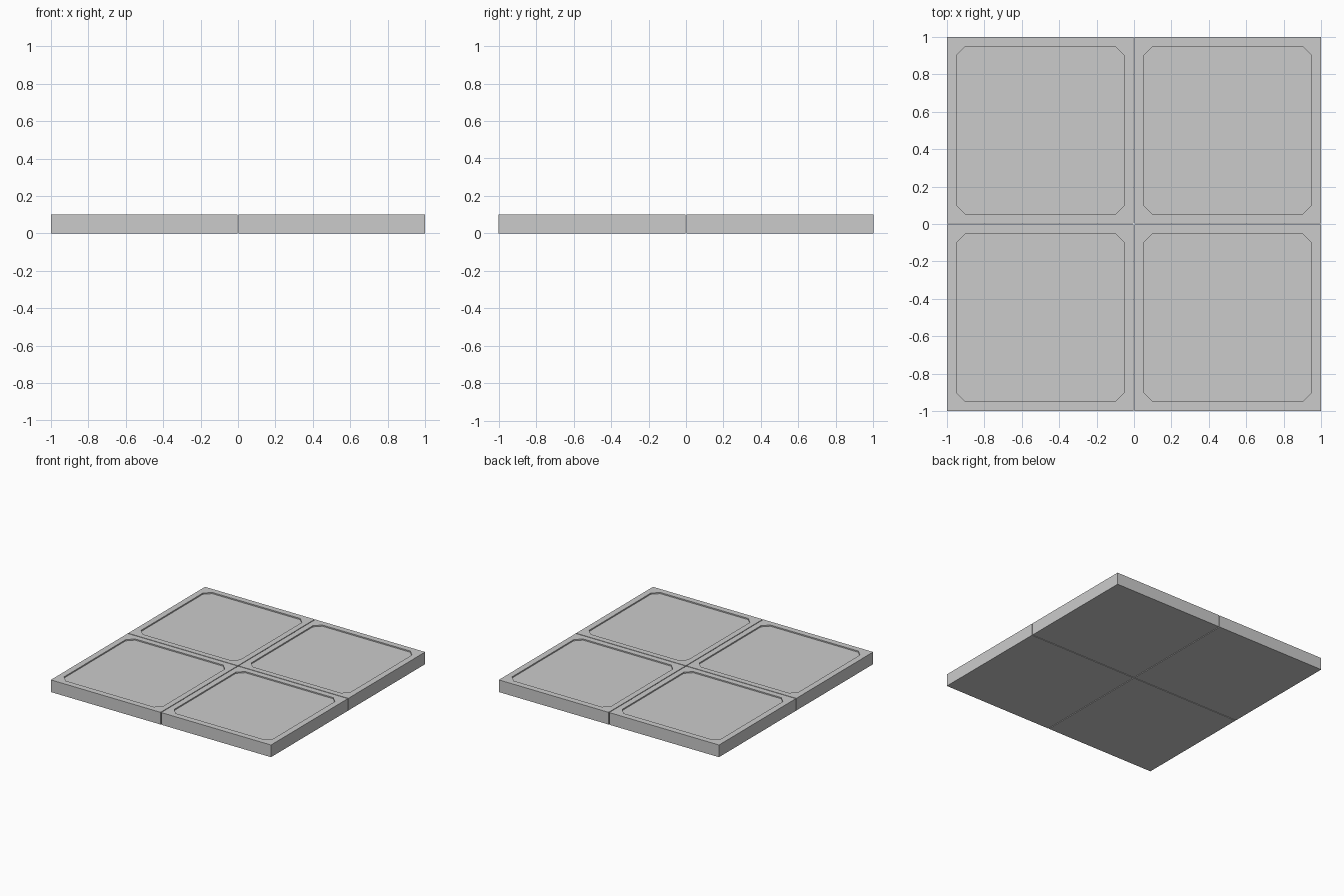
import bpy, bmesh

if "Cube" in bpy.data.objects:
    bpy.data.objects.remove(bpy.data.objects["Cube"])

GAP = 0.003      # half of the seam between tiles
TOP = 0.1
FLOOR = 0.09     # level of the sunken panel
HALF = 0.45      # half width of the panel
CUT = 0.05       # corner chamfer of the panel


def floor_tile(name, sx, sy):
    bm = bmesh.new()
    # outer block corners, relative to the tile centre, trimmed on the seam sides
    cx, cy = 0.5 * sx, 0.5 * sy
    x0, x1 = sorted((GAP * sx, sx))
    y0, y1 = sorted((GAP * sy, sy))
    square = [(x0, y0), (x1, y0), (x1, y1), (x0, y1)]
    h, c = HALF, HALF - CUT
    octagon = [(-h, -c), (-c, -h), (c, -h), (h, -c),
               (h, c), (c, h), (-c, h), (-h, c)]

    def ring(points, z, ox=0, oy=0):
        return [bm.verts.new((x + ox, y + oy, z)) for x, y in points]

    def walls(a, b):
        n = len(a)
        for i in range(n):
            j = (i + 1) % n
            bm.faces.new((a[i], a[j], b[j], b[i]))

    bottom, top = ring(square, 0), ring(square, TOP)
    rim = ring(octagon, TOP, cx, cy)
    floor = ring(octagon, FLOOR, cx, cy)

    # block sides and underside
    walls(bottom, top)
    bm.faces.new(bottom[::-1])
    # border around the panel: a triangle per corner, a quad per side
    for i in range(4):
        bm.faces.new((top[i], rim[2 * i + 1], rim[2 * i]))
        bm.faces.new((top[i], top[(i + 1) % 4],
                      rim[(2 * i + 2) % 8], rim[2 * i + 1]))
    # sunken panel
    walls(rim, floor)
    bm.faces.new(floor)

    bmesh.ops.recalc_face_normals(bm, faces=bm.faces)
    mesh = bpy.data.meshes.new(name)
    bm.to_mesh(mesh)
    bm.free()
    bpy.context.collection.objects.link(bpy.data.objects.new(name, mesh))


# two by two floor tiles
for sx, side in ((-1, "left"), (1, "right")):
    for sy, end in ((-1, "front"), (1, "back")):
        floor_tile(f"floor_tile_{end}_{side}", sx, sy)
